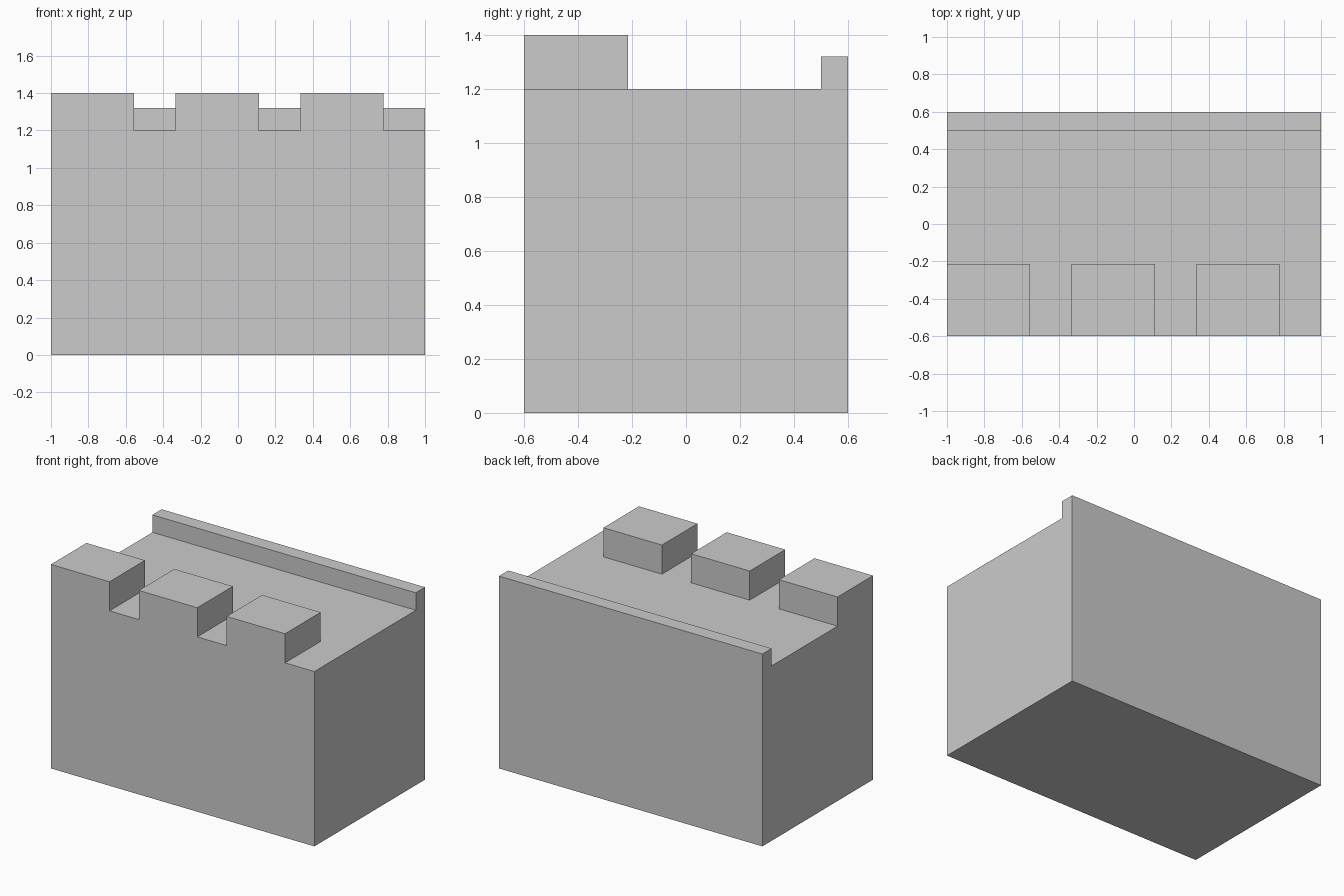
import bpy, bmesh
from mathutils import Vector

if "Cube" in bpy.data.objects:
    bpy.data.objects.remove(bpy.data.objects["Cube"])

DEPTH, HEIGHT = 1.2, 1.2
PITCH = 2 / 3                 # spacing of the front merlons
MERLON_W = PITCH * 2 / 3
MERLON_Y = -0.215             # back edge of the merlons
LEDGE_Y = 0.5                 # front edge of the back parapet


def cut(bm, faces, co, normal):
    geom = set(faces)
    for f in faces:
        geom.update(f.edges, f.verts)
    bmesh.ops.bisect_plane(bm, geom=list(geom), plane_co=co, plane_no=normal, dist=1e-5)


def top_faces(bm, test):
    bm.normal_update()
    return [f for f in bm.faces
            if f.normal.z > 0.9 and test(f.calc_center_median())]


def raise_faces(bm, faces, height):
    new = bmesh.ops.extrude_discrete_faces(bm, faces=faces)["faces"]
    verts = list({v for f in new for v in f.verts})
    bmesh.ops.translate(bm, verts=verts, vec=(0, 0, height))


# Main body
bm = bmesh.new()
bmesh.ops.create_cube(bm, size=1)
bmesh.ops.scale(bm, vec=(2, DEPTH, HEIGHT), verts=bm.verts)
bmesh.ops.translate(bm, vec=(0, 0, HEIGHT / 2), verts=bm.verts)

# Divide the roof into back ledge, walkway and front strip
for y in (MERLON_Y, LEDGE_Y):
    cut(bm, top_faces(bm, lambda c: True), (0, y, 0), (0, 1, 0))

# Divide the front strip into merlons and gaps
starts = [-1 + i * PITCH for i in range(3)]
for x in sorted(starts[1:] + [s + MERLON_W for s in starts]):
    cut(bm, top_faces(bm, lambda c: c.y < MERLON_Y), (x, 0, 0), (1, 0, 0))

# Raise the low back parapet and the three merlons
merlons = top_faces(bm, lambda c: c.y < MERLON_Y and
                    any(s < c.x < s + MERLON_W for s in starts))
parapet = top_faces(bm, lambda c: c.y > LEDGE_Y)
raise_faces(bm, parapet, 0.12)
raise_faces(bm, merlons, 0.2)

# Merge coplanar faces so the walls run up flush
bmesh.ops.dissolve_limit(bm, angle_limit=0.01, verts=bm.verts, edges=bm.edges)
bmesh.ops.recalc_face_normals(bm, faces=bm.faces)

mesh = bpy.data.meshes.new("battlement_block")
bm.to_mesh(mesh)
bm.free()
bpy.context.collection.objects.link(bpy.data.objects.new("battlement_block", mesh))
